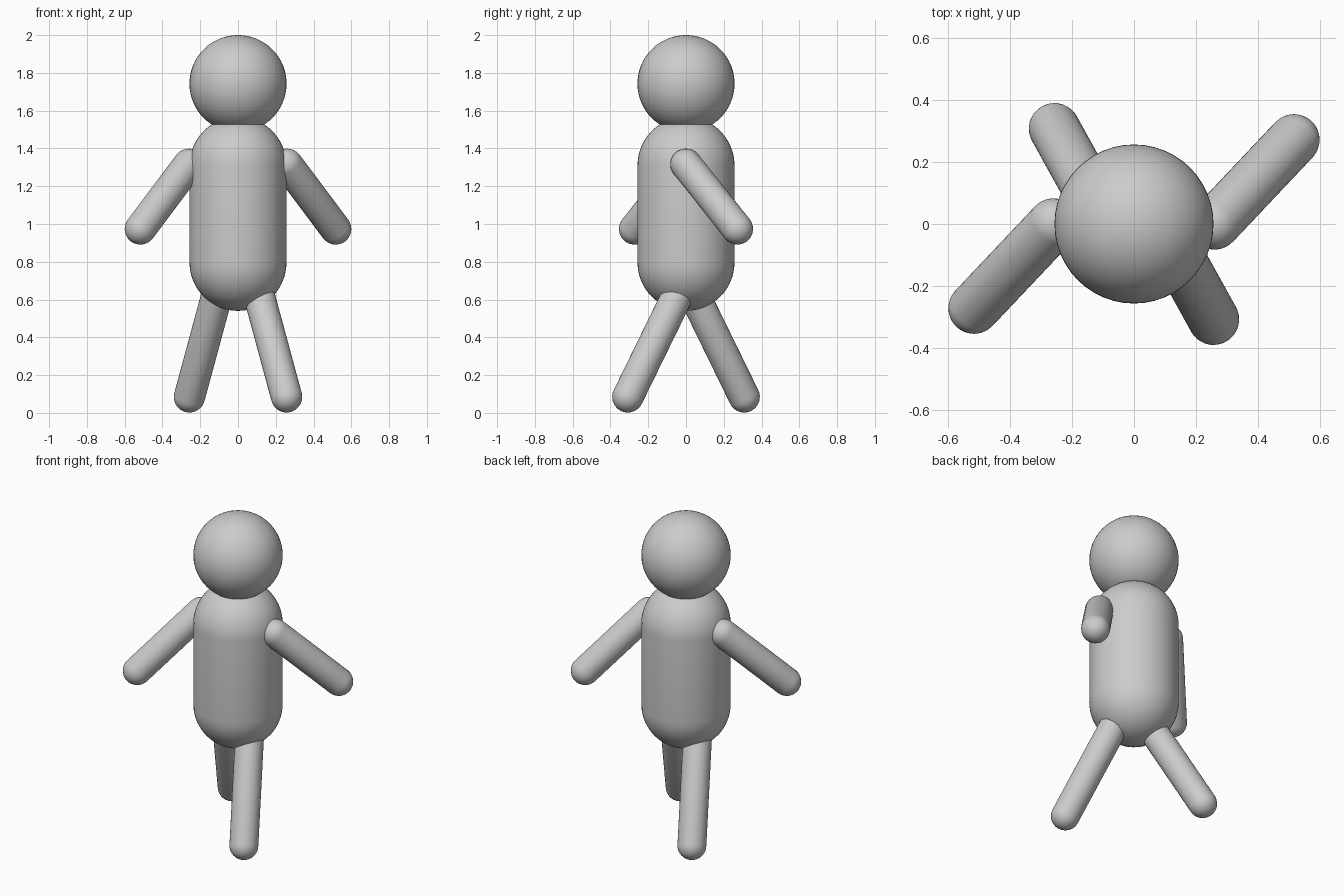
import bpy, bmesh
from math import sin, cos, pi
from mathutils import Vector

if "Cube" in bpy.data.objects:
    bpy.data.objects.remove(bpy.data.objects["Cube"], do_unlink=True)

grey = bpy.data.materials.new("plain grey")
grey.use_nodes = True
colour = (0.6, 0.6, 0.6, 1)
grey.diffuse_color = colour
grey.node_tree.nodes["Principled BSDF"].inputs["Base Color"].default_value = colour


def capsule(name, start, end, radius, sides=48, rings=12):
    """Round-ended rod between two cap centres; equal centres give a ball."""
    start, end = Vector(start), Vector(end)
    axis = end - start
    length = axis.length
    angles = [-pi / 2 + pi / 2 * i / rings for i in range(rings + 1)]
    profile = [(radius * cos(a), radius * sin(a)) for a in angles]
    profile += [(r, length - z) for r, z in reversed(profile)]
    bm = bmesh.new()
    verts = [bm.verts.new((r, 0, z)) for r, z in profile]
    edges = [bm.edges.new(pair) for pair in zip(verts, verts[1:])]
    bmesh.ops.spin(bm, geom=verts + edges, cent=(0, 0, 0), axis=(0, 0, 1),
                   angle=2 * pi, steps=sides)
    bmesh.ops.remove_doubles(bm, verts=bm.verts, dist=0.0001)
    bmesh.ops.recalc_face_normals(bm, faces=bm.faces)
    for face in bm.faces:
        face.smooth = True
    mesh = bpy.data.meshes.new(name)
    bm.to_mesh(mesh)
    bm.free()
    mesh.materials.append(grey)
    obj = bpy.data.objects.new(name, mesh)
    obj.location = start
    if length > 0:
        obj.rotation_euler = Vector((0, 0, 1)).rotation_difference(axis).to_euler()
    bpy.context.collection.objects.link(obj)
    return obj


# Head and torso
capsule("head", (0, 0, 1.743), (0, 0, 1.743), 0.257, rings=16)
capsule("torso", (0, 0, 0.797), (0, 0, 1.311), 0.257)

# Limbs in mid-stride: each side is the other turned half way round
for side, s in (("left", 1), ("right", -1)):
    capsule(side + "_arm", (0.26 * s, 0, 1.316), (0.517 * s, 0.272 * s, 0.974), 0.083, 32, 8)
    capsule(side + "_leg", (0.257 * s, -0.308 * s, 0.085), (0.096 * s, -0.017 * s, 0.68), 0.083, 32, 8)
